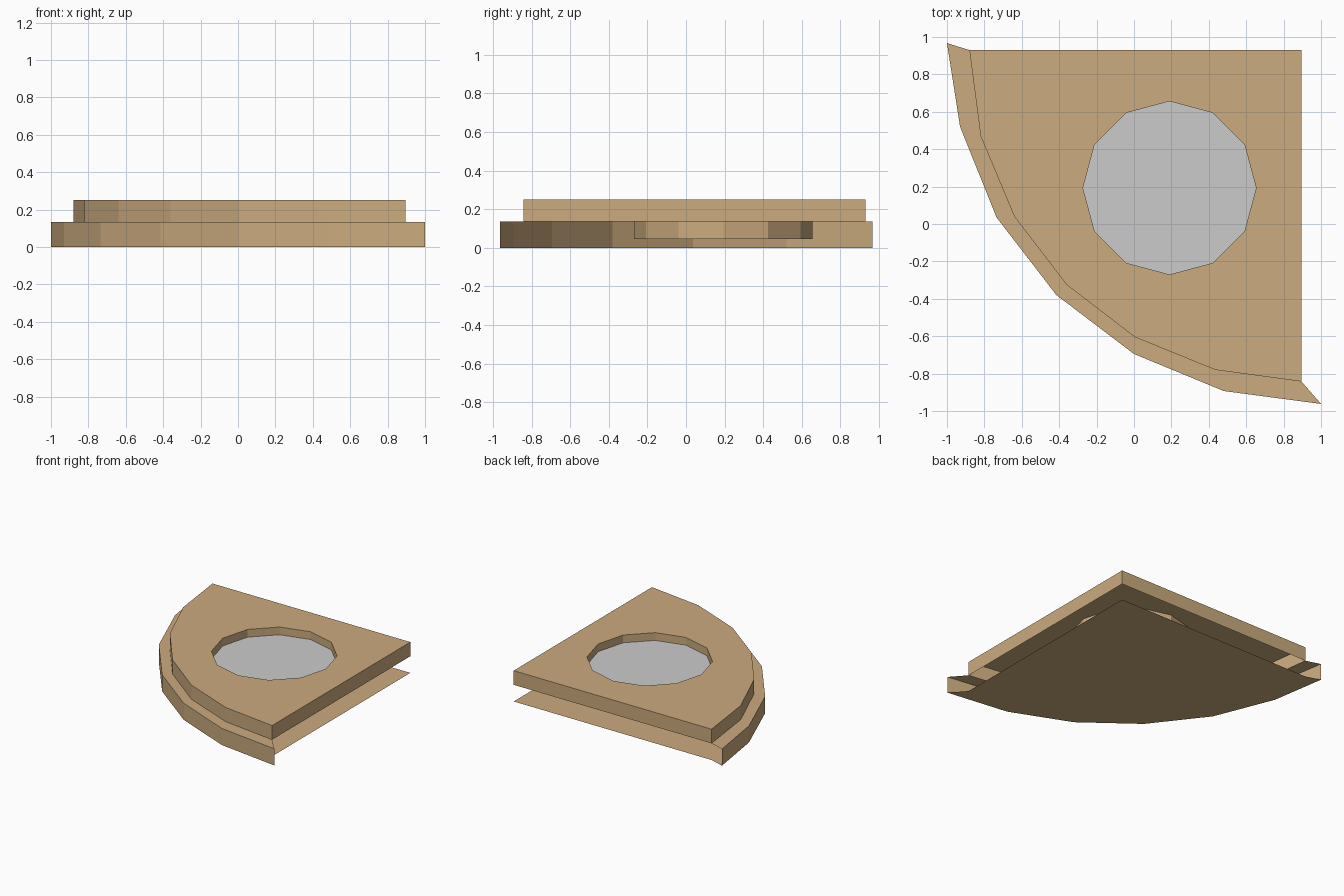
import bpy, bmesh, math

if "Cube" in bpy.data.objects:
    bpy.data.objects.remove(bpy.data.objects["Cube"])

Z_STEP, Z_TOP, Z_WATER, Z_BASIN = 0.135, 0.25, 0.187, 0.045

def material(name, rgb):
    m = bpy.data.materials.new(name)
    m.diffuse_color = (*rgb, 1)
    m.use_nodes = True
    m.node_tree.nodes["Principled BSDF"].inputs["Base Color"].default_value = m.diffuse_color
    return m

wood = material("warm_tan", (0.60, 0.405, 0.21))
grey = material("light_grey", (0.60, 0.60, 0.60))

# Plan outlines, counter-clockwise
outer = [(-1, 0.967), (-0.93, 0.52), (-0.735, 0.035), (-0.415, -0.38),
         (0, -0.695), (0.48, -0.893), (1, -0.962)]
inner = [(-0.88, 0.93), (-0.82, 0.47), (-0.64, 0.04), (-0.36, -0.325),
         (0.005, -0.605), (0.435, -0.78), (0.895, -0.842)]
corner = (0.895, 0.93)
ring = [(0.19 + 0.463 * math.cos(k * math.pi / 6),
         0.193 + 0.463 * math.sin(k * math.pi / 6)) for k in range(12)]

def finish(name, bm, mat):
    me = bpy.data.meshes.new(name)
    bm.to_mesh(me)
    bm.free()
    me.materials.append(mat)
    ob = bpy.data.objects.new(name, me)
    bpy.context.collection.objects.link(ob)
    return ob

def verts(bm, pts, z):
    return [bm.verts.new((x, y, z)) for x, y in pts]

def strip(bm, a, b, closed=False):
    n = len(a)
    for i in range(n if closed else n - 1):
        j = (i + 1) % n
        bm.faces.new((a[i], a[j], b[j], b[i]))

# Base: floor, curved front wall and step, left open at the back and right
bm = bmesh.new()
low = verts(bm, outer, 0)
high = verts(bm, outer, Z_STEP)
strip(bm, low, high)
strip(bm, high, verts(bm, inner, Z_STEP))
rest = verts(bm, [inner[-1], corner, inner[0]], 0)
bm.faces.new((low + rest)[::-1])
finish("stepped_base", bm, wood)

# Upper slab: side skirt and top with a round opening, open underneath
bm = bmesh.new()
plan = inner + [corner]
top = verts(bm, plan, Z_TOP)
strip(bm, verts(bm, plan, Z_STEP), top, True)
hole = verts(bm, ring, Z_TOP)
edges = [bm.edges.get((top[i - 1], top[i])) for i in range(len(top))]
edges += [bm.edges.new((hole[i - 1], hole[i])) for i in range(12)]
bmesh.ops.triangle_fill(bm, edges=edges, use_beauty=True, normal=(0, 0, 1))
for f in bm.faces:
    if abs(f.normal.z) > 0.5 and f.normal.z < 0:
        f.normal_flip()
finish("upper_slab", bm, wood)

# Basin walls and bottom
bm = bmesh.new()
bottom = verts(bm, ring, Z_BASIN)
strip(bm, verts(bm, ring, Z_TOP), bottom, True)
bm.faces.new(bottom)
finish("basin", bm, wood)

# Water surface
bm = bmesh.new()
bm.faces.new(verts(bm, ring, Z_WATER))
finish("water_surface", bm, grey)
